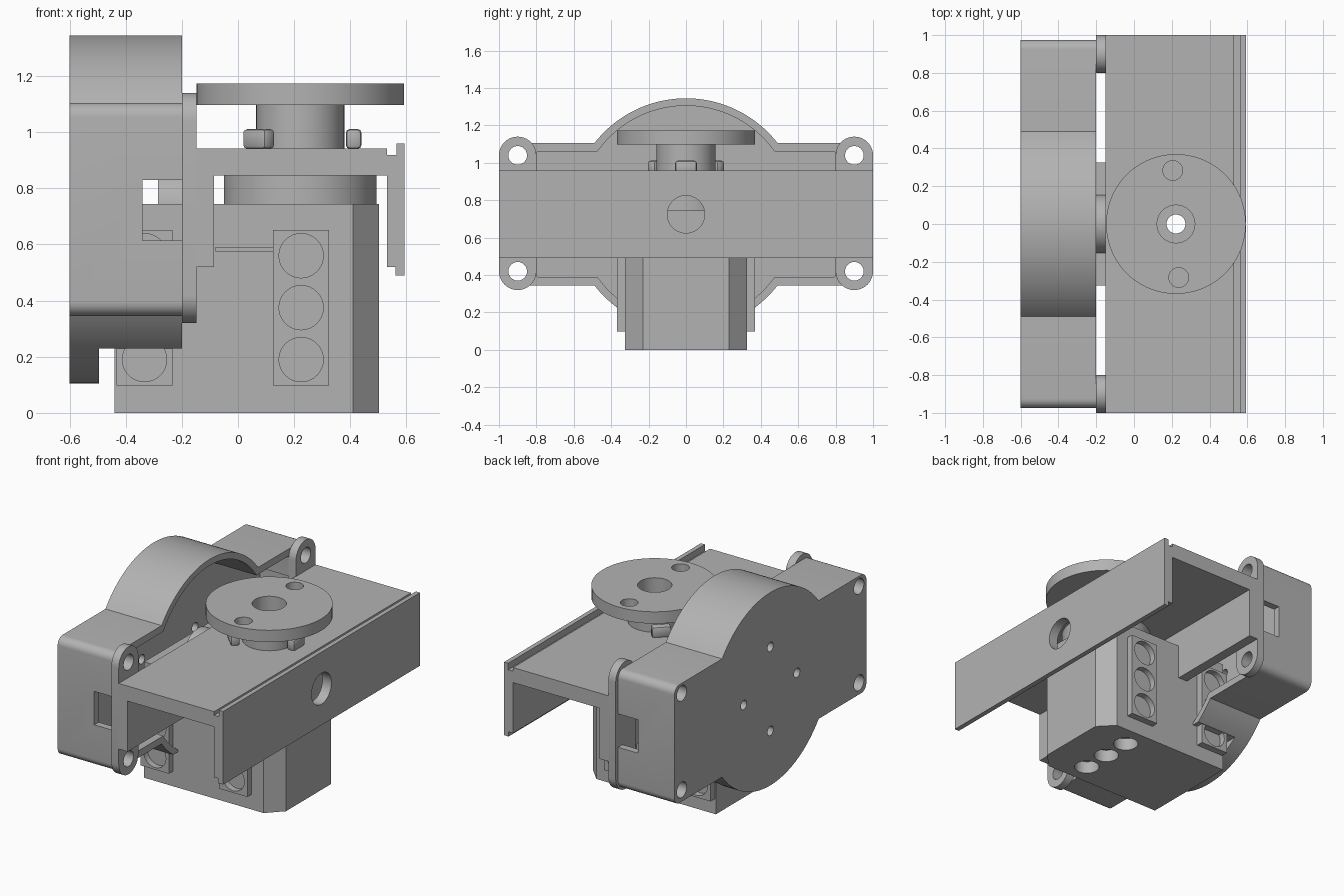
import bpy, bmesh, math
from mathutils import Matrix, Vector

cube = bpy.data.objects.get("Cube")
if cube:
    bpy.data.objects.remove(cube, do_unlink=True)

grey = bpy.data.materials.new("plain_grey")
grey.use_nodes = True
TONE = (0.45, 0.45, 0.45, 1)
grey.diffuse_color = TONE
grey.node_tree.nodes["Principled BSDF"].inputs["Base Color"].default_value = TONE

AXIS_X, AXIS_Z = 0.222, 0.725      # output axis position and gear axis height


def add(name, bm):
    bmesh.ops.recalc_face_normals(bm, faces=bm.faces)
    mesh = bpy.data.meshes.new(name)
    bm.to_mesh(mesh)
    bm.free()
    obj = bpy.data.objects.new(name, mesh)
    bpy.context.collection.objects.link(obj)
    mesh.materials.append(grey)
    return obj


def prism(name, pts, axis, lo, hi):
    """Extrude a 2D outline: (y, z) along x, (x, z) along y, (x, y) along z."""
    place = {"x": lambda a, b, t: (t, a, b), "y": lambda a, b, t: (a, t, b),
             "z": lambda a, b, t: (a, b, t)}[axis]
    bm = bmesh.new()
    rings = [[bm.verts.new(place(a, b, t)) for a, b in pts] for t in (lo, hi)]
    n = len(pts)
    bm.faces.new(rings[0])
    bm.faces.new(rings[1])
    for i in range(n):
        j = (i + 1) % n
        bm.faces.new((rings[0][i], rings[0][j], rings[1][j], rings[1][i]))
    return add(name, bm)


def box(name, x, y, z):
    return prism(name, [(x[0], y[0]), (x[1], y[0]), (x[1], y[1]), (x[0], y[1])], "z", *z)


def arc(c, r, start, end, n=8):
    return [(c[0] + r * math.cos(math.radians(start + (end - start) * i / n)),
             c[1] + r * math.sin(math.radians(start + (end - start) * i / n)))
            for i in range(n + 1)]


def rod(name, c, r, axis, lo, hi, n=48):
    return prism(name, arc(c, r, 0, 360, n)[:-1], axis, lo, hi)


def bake(obj):
    """Replace the mesh with its modified result."""
    deps = bpy.context.evaluated_depsgraph_get()
    mesh = bpy.data.meshes.new_from_object(obj.evaluated_get(deps))
    obj.modifiers.clear()
    obj.data = mesh


def cut(obj, *cutters):
    for c in cutters:
        c.hide_render = True
        mod = obj.modifiers.new("cut", "BOOLEAN")
        mod.operation, mod.solver, mod.object = "DIFFERENCE", "EXACT", c
    bake(obj)
    for c in cutters:
        bpy.data.objects.remove(c, do_unlink=True)


def bulged(half_y, half_z, r, corner):
    """Rounded rectangle merged with a central circle, as a (y, z) outline."""
    meet = math.degrees(math.asin(half_z / r))
    c = (0, AXIS_Z)
    y, z = half_y - corner, half_z - corner
    return (arc((y, c[1] + z), corner, 0, 90) + arc(c, r, meet, 180 - meet, 64)
            + arc((-y, c[1] + z), corner, 90, 180) + arc((-y, c[1] - z), corner, 180, 270)
            + arc(c, r, 180 + meet, 360 - meet, 64) + arc((y, c[1] - z), corner, 270, 360))


EARS = [(sy * 0.9, z) for sy in (-1, 1) for z in (0.42, 1.04)]

# Gear housing: bulged shell open towards +x
housing = prism("gear_housing", bulged(0.975, 0.38, 0.62, 0.05), "x", -0.6, -0.2)
cut(housing,
    prism("cavity", bulged(0.8, 0.335, 0.58, 0.01), "x", -0.495, 0),
    box("end_pockets", (-0.495, 0), (-0.93, 0.93), (0.53, 0.93)),
    box("end_windows", (-0.34, 0), (-1.1, 1.1), (0.615, 0.83)),
    box("underside_relief", (-0.495, 0), (-1, 1), (-0.1, 0.23)),
    *[rod("screw_hole", c, 0.05, "x", -0.7, 0, 24) for c in EARS],
    *[rod("face_hole", (dy, AXIS_Z + dz), 0.03, "x", -0.7, -0.4, 20)
      for dy, dz in ((0.27, 0), (-0.27, 0), (0, 0.27), (0, -0.27))])

# Mounting ears: upright rounded tabs between housing and channel
for side, sy in (("left", 1), ("right", -1)):
    outline = arc((sy * 0.9, 1.04), 0.1, 0, 180, 20) + arc((sy * 0.9, 0.42), 0.1, 180, 360, 20)
    ear = prism(f"mounting_ear_{side}", outline, "x", -0.2, -0.148)
    cut(ear, *[rod("ear_hole", c, 0.05, "x", -0.5, 0, 24) for c in EARS if c[0] * sy > 0])

# Channel bracket: inverted U running along y
channel = prism("channel_bracket", [
    (-0.15, 0.52), (-0.085, 0.52), (-0.085, 0.845), (0.53, 0.845), (0.53, 0.52), (0.562, 0.52),
    (0.562, 0.49), (0.594, 0.49), (0.594, 0.96), (0.565, 0.96), (0.565, 0.918),
    (0.53, 0.918), (0.53, 0.942), (-0.15, 0.942)], "y", -1, 1)
cut(channel, rod("side_hole", (0, AXIS_Z), 0.1, "x", 0.51, 0.7),
    rod("axis_hole", (AXIS_X, 0), 0.05, "z", 0.6, 1.2))

# Motor body with two chamfered outer corners
body = prism("motor_body", [(-0.44, -0.325), (0.41, -0.325), (0.502, -0.23), (0.502, 0.23),
                            (0.41, 0.325), (-0.44, 0.325)], "z", 0, 0.745)
cut(body, rod("axis_hole", (AXIS_X, 0), 0.05, "z", -0.1, 1),
    box("seam", (-0.08, 0.13), (-0.4, -0.305), (0.576, 0.59)),
    *[rod("base_hole", (AXIS_X, dy), 0.075, "z", -0.1, 0.08, 32) for dy in (-0.185, 0, 0.185)])

# Three-hole connector plates on both sides
for sy in (-1, 1):
    for x in (-0.333, 0.225):
        y = sorted((sy * 0.32, sy * 0.37))
        plate = box("connector_plate", (x - 0.1, x + 0.1), y, (0.098, 0.652))
        cut(plate, *[rod("socket", (x, z), 0.079, "y", *sorted((sy * 0.33, sy * 0.5)), 32)
                     for z in (0.19, 0.375, 0.56)])

# Gear coupling and turntable collar
rod("gear_coupling", (0, AXIS_Z), 0.155, "x", -0.285, -0.15)
collar = rod("turntable_collar", (AXIS_X, 0), 0.272, "z", 0.745, 0.845, 64)
cut(collar, rod("axis_hole", (AXIS_X, 0), 0.05, "z", 0.5, 1))

# Output hub and horn disc with a stepped bore
hub = rod("output_hub", (AXIS_X, 0), 0.157, "z", 0.94, 1.1)
cut(hub, rod("axis_hole", (AXIS_X, 0), 0.05, "z", 0.5, 1.3),
    rod("counterbore", (AXIS_X, 0), 0.1, "z", 1.0, 1.3))
disc = rod("horn_disc", (AXIS_X, 0), 0.37, "z", 1.097, 1.173, 72)
cut(disc, rod("bore", (AXIS_X, 0), 0.1, "z", 0.9, 1.3),
    rod("horn_hole", (0.205, 0.283), 0.052, "z", 0.9, 1.3, 32),
    rod("horn_hole", (0.237, -0.283), 0.052, "z", 0.9, 1.3, 32))

# Stop pegs around the hub
for radius, angle in ((0.19, 0), (0.21, 135), (0.21, 225)):
    peg = box("stop_peg", (-0.028, 0.028), (-0.058, 0.058), (0.94, 1.012))
    turn = Matrix.Rotation(math.radians(angle), 4, "Z")
    peg.data.transform(Matrix.Translation((AXIS_X, 0, 0)) @ turn
                       @ Matrix.Translation((radius, 0, 0)))
    bevel = peg.modifiers.new("bevel", "BEVEL")
    bevel.width, bevel.segments = 0.015, 2
    bake(peg)

# Smooth the round walls, keep the edges crisp
for obj in bpy.context.scene.objects:
    obj.select_set(obj.type == "MESH")
    bpy.context.view_layer.objects.active = obj
bpy.ops.object.shade_smooth_by_angle(angle=math.radians(30))
